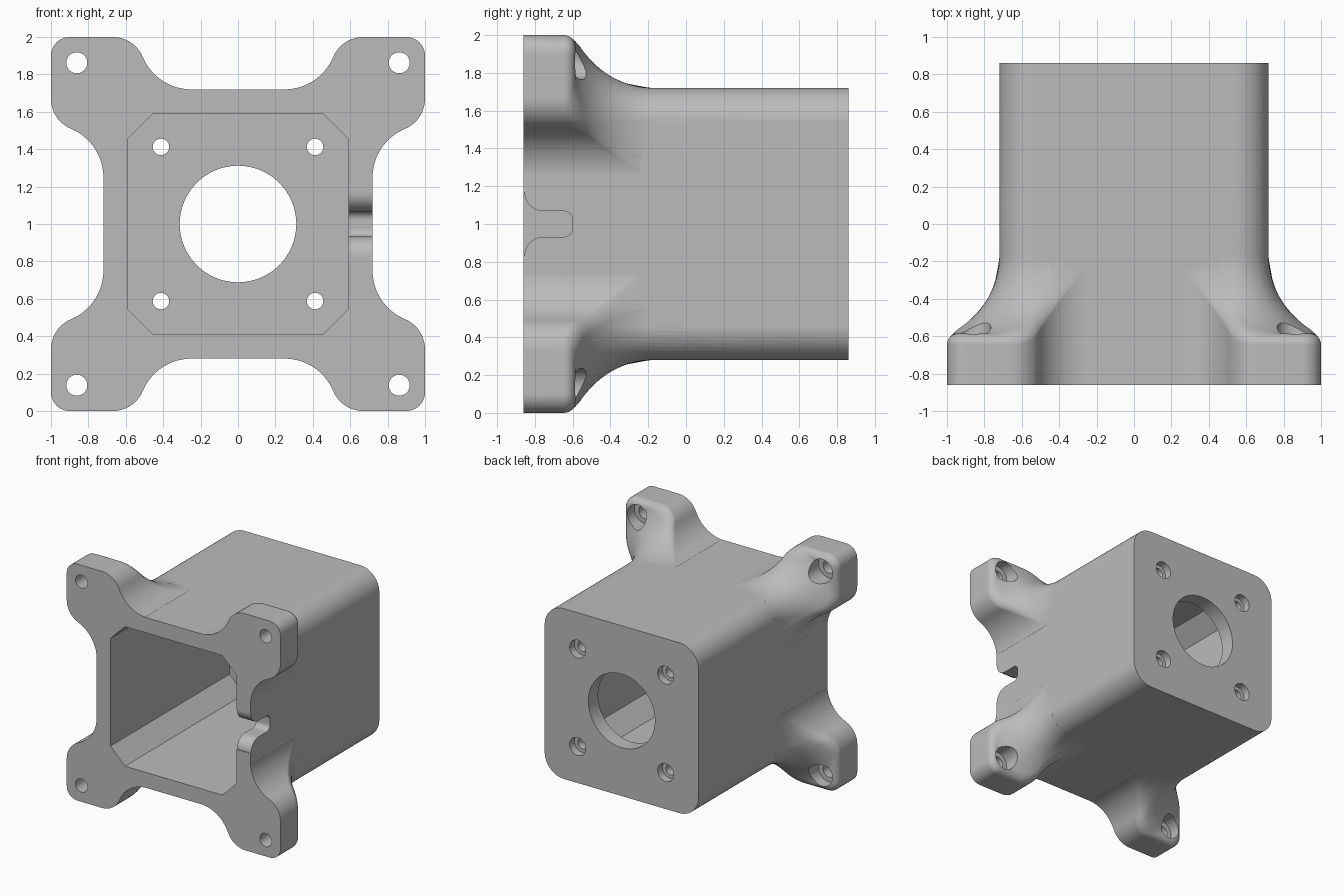
import bpy, bmesh
from math import sin, cos, acos, asin, pi, radians, hypot, sqrt

if "Cube" in bpy.data.objects:
    bpy.data.objects.remove(bpy.data.objects["Cube"], do_unlink=True)

MID = 1.0                                  # height of the housing axis
FRONT, BACK = -0.86, 0.86
HALF, CORNER = 0.72, 0.18                  # body half width and corner radius
PLATE, FILLET = -0.585, 0.06               # back of the ears and their edge rounding
BLEND_Y, BLEND_R = -0.17, 0.45             # sweep that runs the ears into the body

grey = bpy.data.materials.new("plain_grey")
grey.use_nodes = True
grey.diffuse_color = (0.5, 0.5, 0.5, 1)
grey.node_tree.nodes["Principled BSDF"].inputs["Base Color"].default_value = (0.5, 0.5, 0.5, 1)


def loft(name, rings):
    """Closed solid through rings of equal point count, capped at both ends."""
    bm = bmesh.new()
    rows = [[bm.verts.new(p) for p in ring] for ring in rings]
    n = len(rows[0])
    for a, b in zip(rows, rows[1:]):
        for i in range(n):
            j = (i + 1) % n
            bm.faces.new((a[i], a[j], b[j], b[i]))
    bm.faces.new(rows[0])
    bm.faces.new(rows[-1])
    bmesh.ops.remove_doubles(bm, verts=bm.verts, dist=0.0001)
    bmesh.ops.recalc_face_normals(bm, faces=bm.faces)
    mesh = bpy.data.meshes.new(name)
    bm.to_mesh(mesh)
    bm.free()
    mesh.materials.append(grey)
    obj = bpy.data.objects.new(name, mesh)
    bpy.context.collection.objects.link(obj)
    return obj


def along_y(outline, y):
    return [(x, y, MID + z) for x, z in outline]


def combine(target, other, operation):
    mod = target.modifiers.new("combine", 'BOOLEAN')
    mod.solver = 'EXACT'
    mod.operation = operation
    mod.object = other
    bpy.context.view_layer.objects.active = target
    bpy.ops.object.modifier_apply(modifier=mod.name)
    bpy.data.objects.remove(other, do_unlink=True)


def stepped_bore(x, z, steps):
    """Round cutter from (y, radius) steps."""
    n = 40
    return loft("bore", [along_y([(x + r * cos(2 * pi * i / n), z + r * sin(2 * pi * i / n))
                                  for i in range(n)], y) for y, r in steps])


# Main body: rounded square tube
square = []
for q in range(4):
    cx = (HALF - CORNER) * (1 if q in (0, 3) else -1)
    cz = (HALF - CORNER) * (1 if q < 2 else -1)
    for i in range(13):
        a = pi / 2 * (q + i / 12)
        square.append((cx + CORNER * cos(a), cz + CORNER * sin(a)))
housing = loft("motor_housing", [along_y(square, FRONT), along_y(square, BACK)])


# Mounting ear outline: each entry is a point and its inward direction
def ear_outline():
    turn = radians(67.4)
    half = []
    for i in range(1, 17):                               # concave neck
        a = turn * i / 16
        n = (sin(a), -cos(a))
        half.append(((0.25 + 0.28 * n[0], 1.0 + 0.28 * n[1]), n))
    for i in range(1, 11):                               # convex shoulder
        a = turn * (1 - i / 10)
        n = (sin(a), -cos(a))
        half.append(((0.67 - 0.175 * n[0], 0.825 - 0.175 * n[1]), n))
    for i in range(1, 6):                                # straight edge
        half.append(((0.67 + 0.23 * i / 6, 1.0), (0, -1)))
    for i in range(6):                                   # half of the outer corner
        a = pi / 4 * i / 5
        n = (-sin(a), -cos(a))
        half.append(((0.9 - 0.1 * n[0], 0.9 - 0.1 * n[1]), n))
    half = [((0.3, 0.5), (0, 0)), ((0.2, 0.66), (0, 0))] + half
    other = [((p[1], p[0]), (n[1], n[0])) for p, n in reversed(half[:-1])]
    return half + other


def offset_from_body(p):
    qx, qz = p[0] - HALF + CORNER, p[1] - HALF + CORNER
    return hypot(max(qx, 0), max(qz, 0)) + min(max(qx, qz), 0) - CORNER


PHI_MAX = asin((BLEND_Y - PLATE) / BLEND_R)


def blend_angle(o):
    return min(acos(max(-1, 1 - max(o, 0) / BLEND_R)), PHI_MAX)


def back_height(p):
    return BLEND_Y - BLEND_R * sin(blend_angle(offset_from_body(p)))


def toward_core(p, goal):
    """Slide p to the core until its offset from the body falls to goal."""
    if offset_from_body(p) <= goal:
        return p
    lo, hi = 0.0, 1.0
    for _ in range(30):
        t = (lo + hi) / 2
        s = (p[0] + (0.5 - p[0]) * t, p[1] + (0.5 - p[1]) * t)
        if offset_from_body(s) > goal:
            lo = t
        else:
            hi = t
    return s


def ear_rings():
    outline = ear_outline()
    rings = [[(p[0], FRONT, p[1]) for p, n in outline]]
    for k in range(7):                                   # rounded edge
        s = FILLET * (1 - cos(pi / 2 * k / 6))
        drop = FILLET - sqrt(max(0, FILLET ** 2 - (FILLET - s) ** 2))
        ring = []
        for p, n in outline:
            m = (p[0] + n[0] * s, p[1] + n[1] * s)
            ring.append((m[0], back_height(m) - drop, m[1]))
        rings.append(ring)
    inner = [(x, z) for x, y, z in rings[-1]]
    for k in range(15):                                  # sweep into the body
        ring = []
        for p in inner:
            phi = blend_angle(offset_from_body(p)) * (1 - k / 14)
            m = toward_core(p, BLEND_R * (1 - cos(phi)))
            ring.append((m[0], BLEND_Y - BLEND_R * sin(phi), m[1]))
        rings.append(ring)
    rings.append([(m[0], BLEND_Y, m[1]) for m in (toward_core(p, -0.04) for p in inner)])
    return rings


# Four mounting ears
rings = ear_rings()
corners = [(sx, sz) for sx in (-1, 1) for sz in (-1, 1)]
for sx, sz in corners:
    ear = loft("mounting_ear", [[(sx * x, y, MID + sz * z) for x, y, z in r] for r in rings])
    combine(housing, ear, 'UNION')

# Octagonal cavity
w, c = 0.59, 0.455
octagon = [(w, c), (c, w), (-c, w), (-w, c), (-w, -c), (-c, -w), (c, -w), (w, -c)]
combine(housing, loft("cavity", [along_y(octagon, -1.0), along_y(octagon, 0.73)]), 'DIFFERENCE')

# Shaft hole, screw holes and counterbored ear holes
combine(housing, stepped_bore(0, 0, [(0.6, 0.312), (1.0, 0.312)]), 'DIFFERENCE')
for sx, sz in corners:
    combine(housing, stepped_bore(0.412 * sx, 0.412 * sz,
            [(0.5, 0.044), (0.795, 0.044), (0.795, 0.075), (1.0, 0.075)]), 'DIFFERENCE')
    combine(housing, stepped_bore(0.862 * sx, 0.862 * sz,
            [(-1.0, 0.056), (-0.68, 0.056), (-0.68, 0.097), (-0.4, 0.097)]), 'DIFFERENCE')

# Cable notch with a flared mouth in the left wall
side = [(-0.95, 0.168)]
for i in range(13):
    a = pi / 2 * i / 12
    side.append((-0.755 - 0.1 * cos(a), 0.168 - 0.1 * sin(a)))
for i in range(9):
    a = pi / 2 * i / 8
    side.append((-0.645 + 0.045 * sin(a), 0.023 + 0.045 * cos(a)))
notch = side + [(y, -z) for y, z in reversed(side)]
combine(housing, loft("cable_notch", [[(x, y, MID + z) for y, z in notch] for x in (0.5, 0.85)]),
        'DIFFERENCE')

# Smooth the curved faces and keep the edges crisp
bpy.ops.object.select_all(action='DESELECT')
housing.select_set(True)
bpy.context.view_layer.objects.active = housing
bpy.ops.object.shade_smooth_by_angle(angle=radians(30))
weighted = housing.modifiers.new("even_shading", 'WEIGHTED_NORMAL')
weighted.keep_sharp = True
